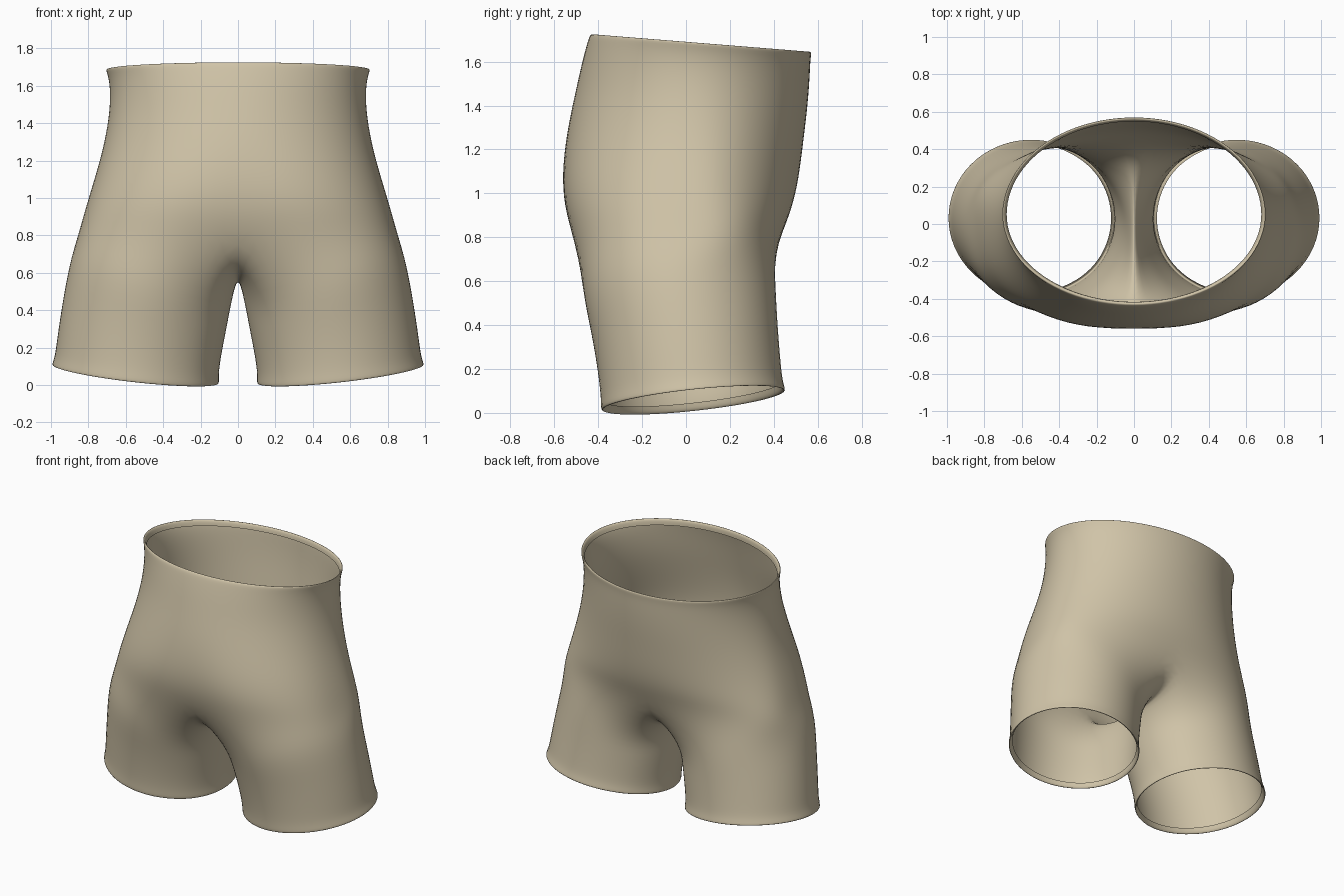
import bpy, bmesh, math

if "Cube" in bpy.data.objects:
    bpy.data.objects.remove(bpy.data.objects["Cube"])

OUTER, INNER = 12, 6          # segments round the hip side and along the crotch
cloth = bpy.data.materials.new("tan_cloth")
cloth.diffuse_color = (0.63, 0.55, 0.39, 1)
cloth.use_nodes = True
cloth.node_tree.nodes["Principled BSDF"].inputs["Base Color"].default_value = cloth.diffuse_color

bm = bmesh.new()


def power(v, e):
    return math.copysign(abs(v) ** e, v)


def leg_ring(z, tilt_x, tilt_y, x_in, x_out, y_front, y_back):
    """Closed tilted ellipse, starting at the inner front corner."""
    cx, cy = (x_in + x_out) / 2, (y_front + y_back) / 2
    rx, ry = (x_out - x_in) / 2 * 1.02, (y_back - y_front) / 2 * 1.02
    angles = [math.radians(-130 + 260 * i / OUTER) for i in range(OUTER + 1)]
    angles += [math.radians(130 + 100 * i / INNER) for i in range(1, INNER)]
    return [bm.verts.new((cx + rx * math.cos(a), cy + ry * math.sin(a),
                          z + tilt_x * math.cos(a) + tilt_y * math.sin(a)))
            for a in angles]


def torso_ring(z, half_width, y_front, y_back, n_front, n_back, dip=0):
    """Half ring from centre front round the hip to centre back."""
    cy, ring = 0.05, []
    for i in range(OUTER + 1):
        a = math.radians(-90 + 180 * i / OUTER)
        n = n_front if a < 0 else n_back
        ry = (cy - y_front if a < 0 else y_back - cy) * 1.008
        x = half_width * 1.008 * power(math.cos(a), 2 / n)
        y = cy + ry * power(math.sin(a), 2 / n)
        if i in (0, OUTER):
            x = 0
        if i == 0:
            y += dip
        slope = 0.08 * max(0, (z - 0.8) / 0.88)
        ring.append(bm.verts.new((x, y, z - slope * (y - 0.07))))
    return ring


def bridge(low, high, closed):
    count = len(low)
    for i in range(count if closed else count - 1):
        j = (i + 1) % count
        bm.faces.new((low[i], low[j], high[j], high[i]))


# Leg: folded hem first, then up to the crotch
legs = [leg_ring(*row) for row in (
    (0.095, 0.05, 0.045, 0.125, 0.965, -0.368, 0.43),
    (0.060, 0.05, 0.045, 0.120, 0.980, -0.372, 0.438),
    (0.053, 0.05, 0.045, 0.102, 1.000, -0.390, 0.458),
    (0.100, 0.05, 0.040, 0.108, 0.980, -0.388, 0.442),
    (0.200, 0.05, 0.025, 0.095, 0.968, -0.400, 0.433),
    (0.370, 0.07, 0.010, 0.065, 0.940, -0.430, 0.420),
    (0.560, 0.10, 0.000, 0.035, 0.900, -0.475, 0.410))]

# Torso: hips up to the waist, ending in a folded rim
torso = [torso_ring(*row) for row in (
    (0.80, 0.855, -0.535, 0.430, 2.6, 2.5, 0.03),
    (0.94, 0.817, -0.570, 0.485, 2.4, 2.15, 0.02),
    (1.08, 0.775, -0.572, 0.515, 2.25, 2.0, 0.01),
    (1.25, 0.725, -0.545, 0.535, 2.1, 2.0),
    (1.42, 0.692, -0.507, 0.555, 2.0, 2.0),
    (1.56, 0.683, -0.475, 0.565, 2.0, 2.0),
    (1.65, 0.695, -0.450, 0.568, 2.0, 2.0),
    (1.688, 0.712, -0.437, 0.575, 2.0, 2.0),
    (1.685, 0.693, -0.418, 0.555, 2.0, 2.0),
    (1.645, 0.683, -0.418, 0.550, 2.0, 2.0))]

# Crotch seam on the centre line, from back to front
seam = [bm.verts.new((0, y, z)) for y, z in (
    (0.355, 0.685), (0.20, 0.61), (0.0, 0.585), (-0.25, 0.61), (-0.42, 0.69))]

legs.append(torso[0] + seam)
for low, high in zip(legs, legs[1:]):
    bridge(low, high, True)
for low, high in zip(torso, torso[1:]):
    bridge(low, high, False)

mesh = bpy.data.meshes.new("shorts")
bm.to_mesh(mesh)
bm.free()
mesh.materials.append(cloth)
shorts = bpy.data.objects.new("shorts", mesh)
bpy.context.collection.objects.link(shorts)
for face in mesh.polygons:
    face.use_smooth = True

# Second half, then rounding
mirror = shorts.modifiers.new("other_half", 'MIRROR')
mirror.use_axis[0] = True
mirror.use_clip = True
mirror.merge_threshold = 0.001
rounding = shorts.modifiers.new("rounding", 'SUBSURF')
rounding.levels = 2
rounding.render_levels = 2
